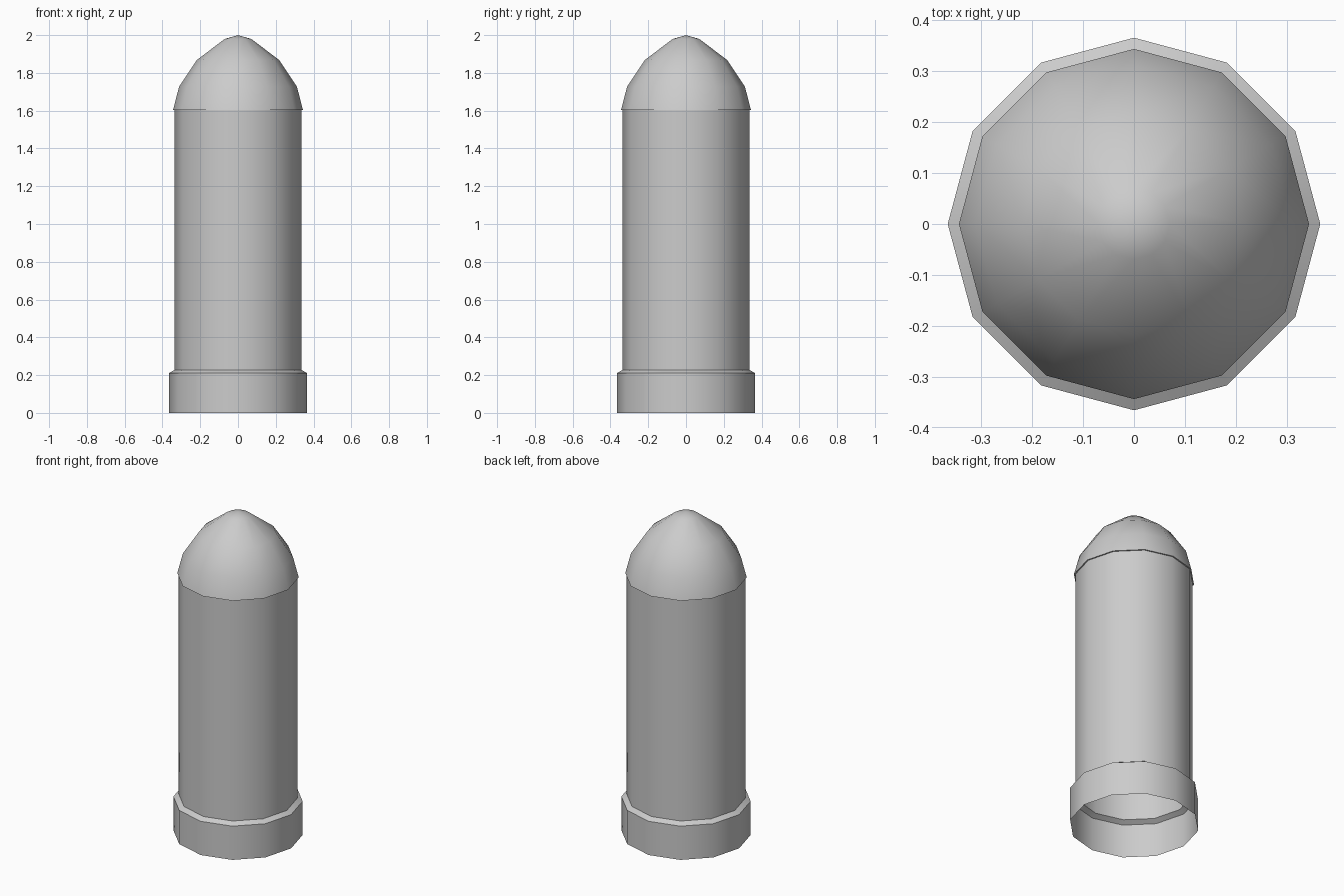
import bpy, bmesh, math

if "Cube" in bpy.data.objects:
    bpy.data.objects.remove(bpy.data.objects["Cube"])

SIDES = 12


def lathe(name, profile):
    """Revolve (radius, height) points around z into an open shell."""
    bm = bmesh.new()
    rings = []
    for r, z in profile:
        if r == 0:
            rings.append([bm.verts.new((0, 0, z))] * SIDES)
        else:
            rings.append([bm.verts.new((r * math.cos(math.tau * i / SIDES),
                                        r * math.sin(math.tau * i / SIDES), z))
                          for i in range(SIDES)])
    for low, high in zip(rings, rings[1:]):
        for i in range(SIDES):
            j = (i + 1) % SIDES
            corners = [low[i], low[j], high[j], high[i]]
            bm.faces.new(list(dict.fromkeys(corners)))
    mesh = bpy.data.meshes.new(name)
    bm.to_mesh(mesh)
    bm.free()
    obj = bpy.data.objects.new(name, mesh)
    bpy.context.collection.objects.link(obj)
    bpy.ops.object.select_all(action='DESELECT')
    obj.select_set(True)
    bpy.context.view_layer.objects.active = obj
    bpy.ops.object.shade_smooth_by_angle(angle=math.radians(35))
    return obj


# Open base collar, bevelled ledge and straight hollow body
lathe("base_and_body", [(0.366, 0), (0.366, 0.21), (0.336, 0.228), (0.336, 1.603)])

# Domed cap with a slight overhanging lip
lathe("domed_cap", [(0.336, 1.603), (0.344, 1.603), (0.312, 1.727),
                    (0.218, 1.868), (0.07, 1.98), (0, 2.0)])
